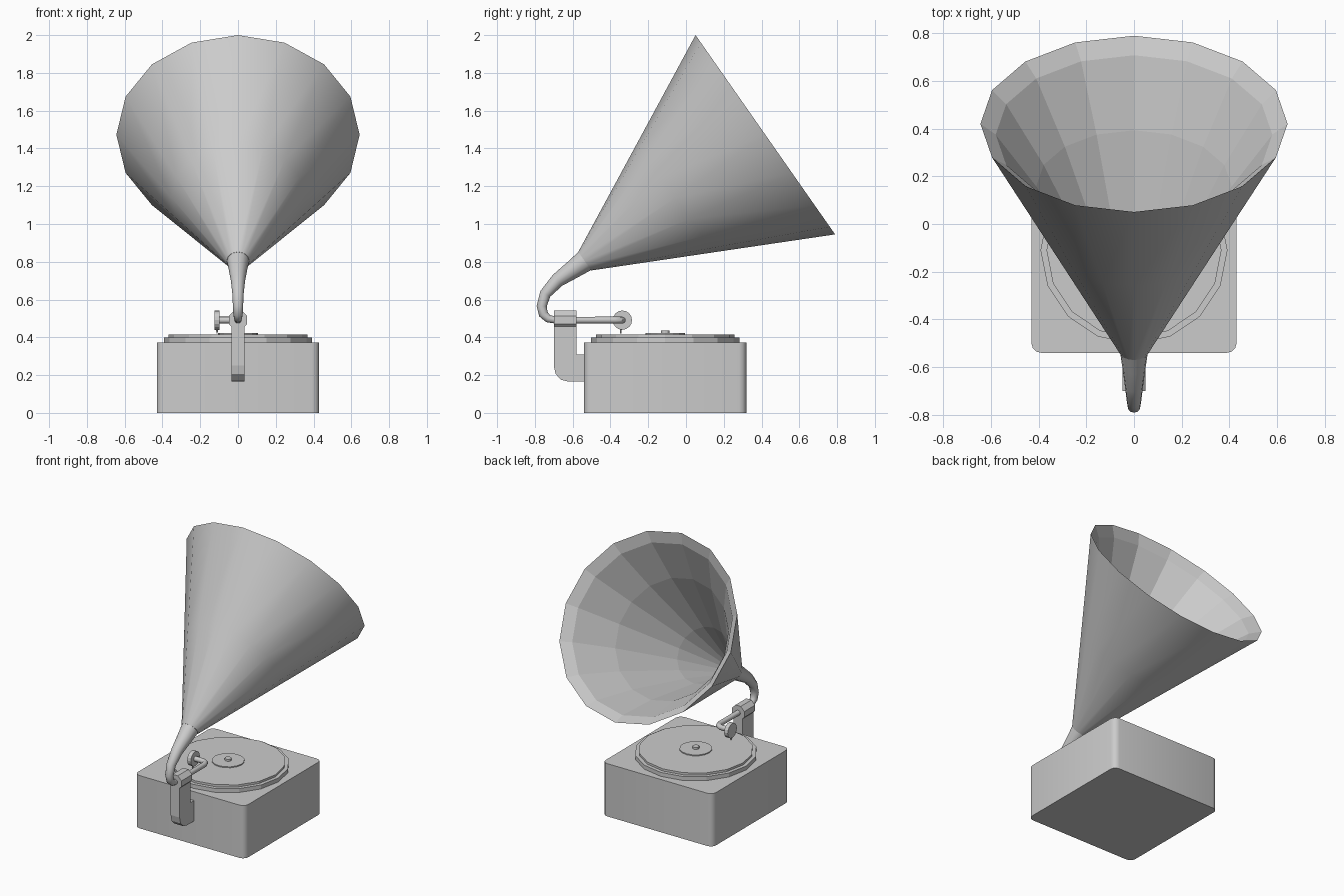
import bpy, bmesh
from math import pi, sin, cos, radians
from mathutils import Matrix

if "Cube" in bpy.data.objects:
    bpy.data.objects.remove(bpy.data.objects["Cube"])


def finish(name, bm, smooth_angle=None):
    bmesh.ops.recalc_face_normals(bm, faces=bm.faces)
    me = bpy.data.meshes.new(name)
    bm.to_mesh(me)
    bm.free()
    ob = bpy.data.objects.new(name, me)
    bpy.context.collection.objects.link(ob)
    if smooth_angle:
        smooth(ob, smooth_angle)
    return ob


def smooth(ob, angle):
    bpy.ops.object.select_all(action='DESELECT')
    ob.select_set(True)
    bpy.context.view_layer.objects.active = ob
    bpy.ops.object.shade_smooth_by_angle(angle=radians(angle))


def lathe(name, profile, matrix, sides=16, phase=0.0, smooth_rings=0):
    """Revolve (radius, height) points about local z; cap both ends."""
    bm = bmesh.new()
    rings = [[bm.verts.new((r * cos(phase + 2 * pi * i / sides),
                            r * sin(phase + 2 * pi * i / sides), z))
              for i in range(sides)] for r, z in profile]
    for k, (a, b) in enumerate(zip(rings, rings[1:])):
        for i in range(sides):
            j = (i + 1) % sides
            f = bm.faces.new((a[i], a[j], b[j], b[i]))
            f.smooth = k < smooth_rings
    bm.faces.new(rings[0])
    bm.faces.new(rings[-1])
    bm.transform(matrix)
    return finish(name, bm)


def prism(name, outline, depth, matrix):
    """Extrude a 2D outline along local z."""
    bm = bmesh.new()
    f = bm.faces.new([bm.verts.new((x, y, 0)) for x, y in outline])
    ext = bmesh.ops.extrude_face_region(bm, geom=[f])
    for v in ext['geom']:
        if isinstance(v, bmesh.types.BMVert):
            v.co.z += depth
    bm.transform(matrix)
    return bm


T = Matrix.Translation
ALONG_X = Matrix.Rotation(pi / 2, 4, 'Y')
ALONG_Y = Matrix.Rotation(-pi / 2, 4, 'X')

# Cabinet with rounded upright corners
outline = []
for k, (sx, sy) in enumerate([(1, 1), (-1, 1), (-1, -1), (1, -1)]):
    for s in range(4):
        a = k * pi / 2 + s * pi / 6
        outline.append((sx * 0.39 + 0.04 * cos(a), sy * 0.39 + 0.04 * sin(a)))
finish("cabinet", prism("cabinet", outline, 0.372, T((0, -0.11, 0))), 35)

# Turntable platter, record, label and spindle
for name, r, z0, z1 in [("platter", 0.392, 0.365, 0.40),
                        ("record", 0.367, 0.395, 0.415),
                        ("record_label", 0.105, 0.41, 0.422),
                        ("spindle", 0.022, 0.41, 0.436)]:
    lathe(name, [(r, z0), (r, z1)], T((0, -0.11, 0)))

# Rear bracket: hooked upright and octagonal collar
side = [(-0.70, 0.50), (-0.58, 0.50), (-0.58, 0.31), (-0.53, 0.31), (-0.53, 0.165),
        (-0.62, 0.165), (-0.66, 0.175), (-0.69, 0.205), (-0.70, 0.25)]
yz_plane = Matrix(((0, 0, 1, -0.035), (1, 0, 0, 0), (0, 1, 0, 0), (0, 0, 0, 1)))
finish("bracket", prism("bracket", side, 0.07, yz_plane))
lathe("bracket_collar", [(0.053, -0.70), (0.053, -0.58)],
      T((0, 0, 0.492)) @ ALONG_Y, sides=8, phase=pi / 8)

# Horn: straight outer cone, slightly curved inner wall
horn_profile = [(0.06, -1.167), (0.352, -0.583), (0.644, 0), (0.58, -0.055),
                (0.41, -0.32), (0.19, -0.75), (0.04, -1.12)]
lathe("horn", horn_profile,
      T((0, 0.42, 1.4725)) @ Matrix.Rotation(radians(-55), 4, 'X'), smooth_rings=2)

# Tapering neck and tone arm, swept as one pipe (x, y, z, radius)
path = [(0, -0.525, 0.812, 0.06), (0, -0.60, 0.758, 0.049), (0, -0.68, 0.702, 0.038),
        (0, -0.745, 0.63, 0.03), (0, -0.764, 0.565, 0.027), (0, -0.755, 0.523, 0.025),
        (0, -0.73, 0.499, 0.021), (0, -0.69, 0.491, 0.018), (0, -0.38, 0.491, 0.018),
        (-0.01, -0.35, 0.491, 0.018), (-0.035, -0.337, 0.491, 0.018),
        (-0.105, -0.337, 0.491, 0.018)]
cu = bpy.data.curves.new("tone_arm", 'CURVE')
cu.dimensions = '3D'
cu.bevel_depth = 1.0
cu.bevel_resolution = 4
cu.use_fill_caps = True
sp = cu.splines.new('POLY')
sp.points.add(len(path) - 1)
for p, (x, y, z, r) in zip(sp.points, path):
    p.co = (x, y, z, 1)
    p.radius = r
arm = bpy.data.objects.new("tone_arm", cu)
bpy.context.collection.objects.link(arm)
bpy.ops.object.select_all(action='DESELECT')
arm.select_set(True)
bpy.context.view_layer.objects.active = arm
bpy.ops.object.convert(target='MESH')
smooth(bpy.context.view_layer.objects.active, 40)

# Sound box disc and needle
lathe("sound_box", [(0.051, -0.125), (0.051, -0.097)], T((0, -0.337, 0.491)) @ ALONG_X)
lathe("needle", [(0.003, 0.42), (0.006, 0.45)], T((-0.111, -0.345, 0)), sides=8)
